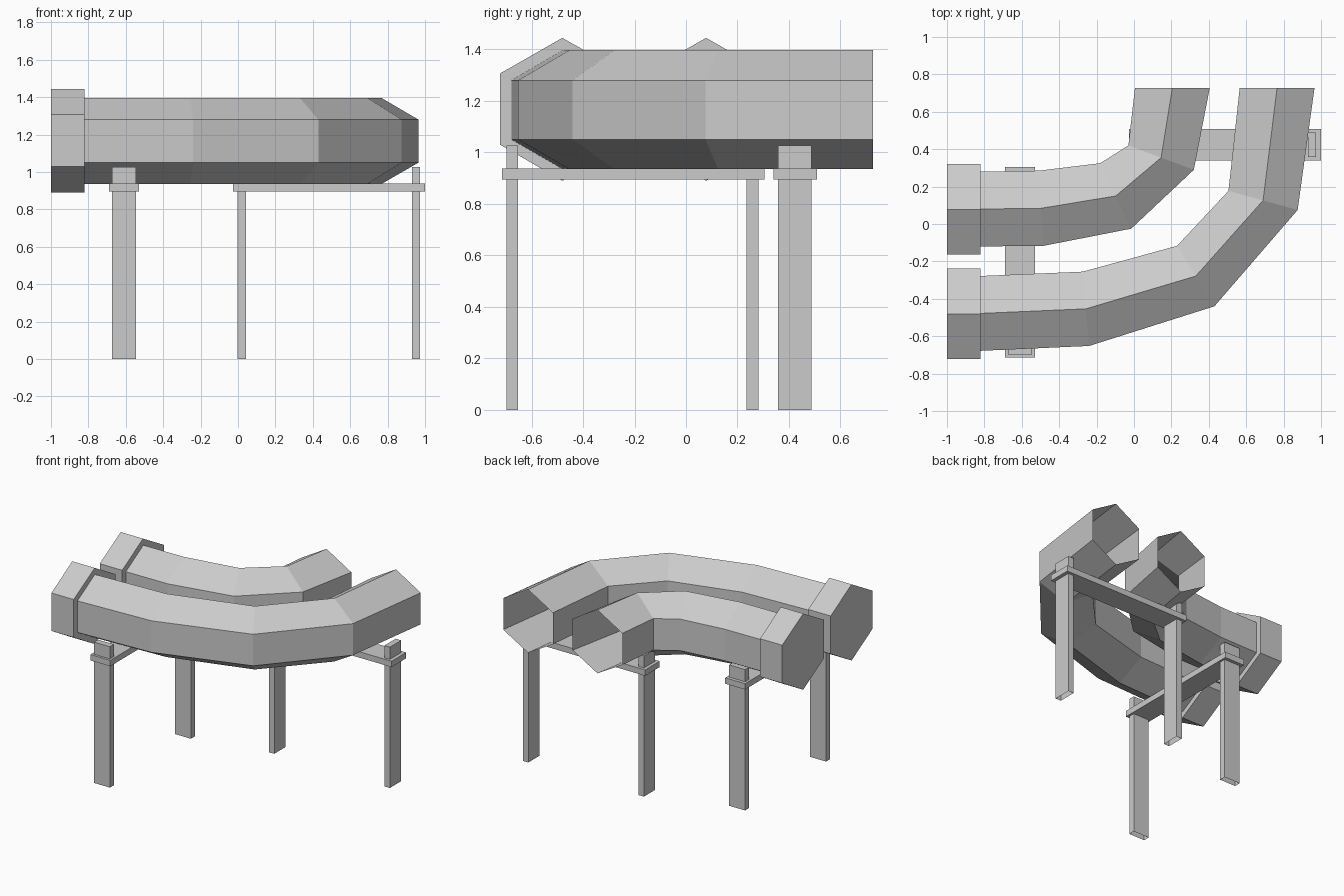
import bpy, bmesh
from mathutils import Vector

cube = bpy.data.objects.get("Cube")
if cube:
    bpy.data.objects.remove(cube, do_unlink=True)

# One plain grey for the whole model
GREY = (0.6, 0.6, 0.6, 1.0)
mat = bpy.data.materials.new("plain grey")
mat.use_nodes = True
mat.diffuse_color = GREY
mat.node_tree.nodes["Principled BSDF"].inputs["Base Color"].default_value = GREY


def add_object(name, bm):
    mesh = bpy.data.meshes.new(name)
    bm.to_mesh(mesh)
    bm.free()
    mesh.materials.append(mat)
    obj = bpy.data.objects.new(name, mesh)
    bpy.context.collection.objects.link(obj)
    return obj


def hex_sweep(name, stations, z_levels, closed=False):
    """Sweep a point-up hexagon through stations of (left edge, right edge)."""
    bottom, low, high, top = z_levels
    bm = bmesh.new()
    rings = []
    for left, right in stations:
        a, b = Vector(left), Vector(right)
        mid = (a + b) / 2
        section = [(mid, top), (b, high), (b, low), (mid, bottom), (a, low), (a, high)]
        rings.append([bm.verts.new((p.x, p.y, z)) for p, z in section])
    for r0, r1 in zip(rings, rings[1:]):
        for i in range(6):
            j = (i + 1) % 6
            bm.faces.new((r0[i], r0[j], r1[j], r1[i]))
    if closed:
        bm.faces.new(rings[0][::-1])
        bm.faces.new(rings[-1])
    bmesh.ops.recalc_face_normals(bm, faces=bm.faces)
    return add_object(name, bm)


def box(name, x, y, z, open_bottom=False):
    bm = bmesh.new()
    bmesh.ops.create_cube(bm, size=1)
    for v in bm.verts:
        v.co = [lo + (c + 0.5) * (hi - lo) for c, (lo, hi) in zip(v.co, (x, y, z))]
    if open_bottom:
        floor = [f for f in bm.faces if f.normal.z < -0.5]
        bmesh.ops.delete(bm, geom=floor, context='FACES_ONLY')
    return add_object(name, bm)


# Curved hexagonal tubes, open at the back
TUBE_Z = (0.935, 1.05, 1.28, 1.397)
hex_sweep("inner_tube", [
    ((-0.82, 0.28), (-0.82, -0.12)),
    ((-0.51, 0.285), (-0.485, -0.117)),
    ((-0.18, 0.325), (-0.015, -0.025)),
    ((-0.03, 0.42), (0.32, 0.29)),
    ((0.005, 0.727), (0.405, 0.727)),
], TUBE_Z)
hex_sweep("outer_tube", [
    ((-0.82, -0.278), (-0.82, -0.678)),
    ((-0.275, -0.255), (-0.24, -0.652)),
    ((0.23, -0.117), (0.43, -0.44)),
    ((0.505, 0.177), (0.875, 0.075)),
    ((0.565, 0.727), (0.965, 0.727)),
], TUBE_Z)

# Larger solid caps on the side ends
CAP_Z = (0.89, 1.03, 1.307, 1.445)
for name, y in (("inner_cap", 0.078), ("outer_cap", -0.48)):
    hex_sweep(name, [((x, y + 0.242), (x, y - 0.242)) for x in (-1.0, -0.82)],
              CAP_Z, closed=True)

# Two trestles: a flat beam carried on two thin posts
BEAM_Z, POST_Z = (0.895, 0.938), (0.0, 1.027)
box("side_beam", (-0.69, -0.53), (-0.715, 0.305), BEAM_Z)
for name, y in (("front", -0.675), ("middle", 0.258)):
    box("side_post_" + name, (-0.673, -0.545), (y - 0.023, y + 0.023), POST_Z, True)
box("back_beam", (-0.026, 1.0), (0.34, 0.508), BEAM_Z)
for name, x in (("right", 0.02), ("left", 0.952)):
    box("back_post_" + name, (x - 0.022, x + 0.022), (0.358, 0.488), POST_Z, True)
